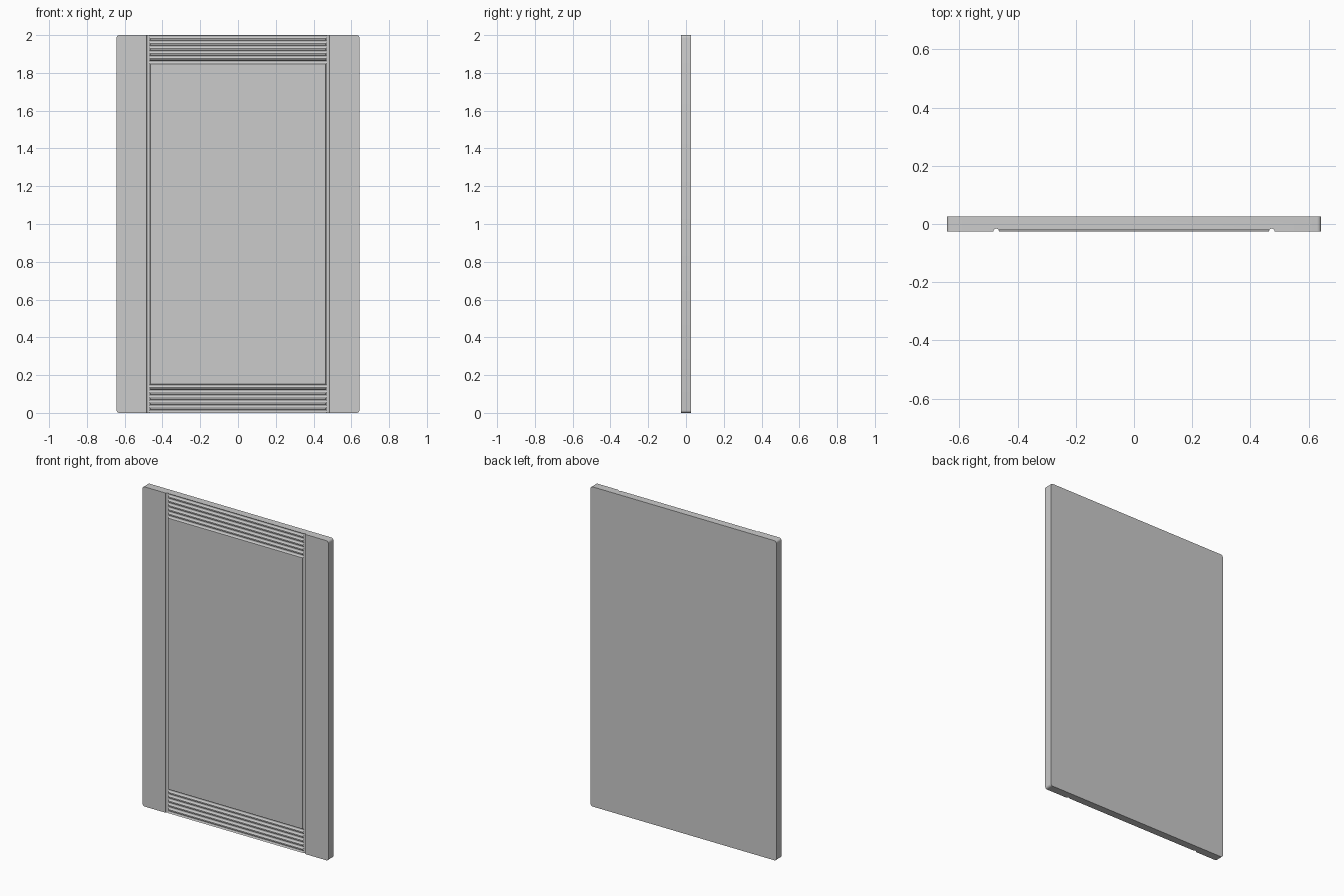
import bpy, bmesh, math
from mathutils import Matrix

if "Cube" in bpy.data.objects:
    bpy.data.objects.remove(bpy.data.objects["Cube"])

W, T, H = 1.286, 0.051, 2.0      # overall width, thickness, height
R = 0.0095                       # groove radius
GX = 0.474                       # vertical groove position
FRONT = -T / 2


def to_object(name, bm):
    bmesh.ops.recalc_face_normals(bm, faces=bm.faces)
    me = bpy.data.meshes.new(name)
    bm.to_mesh(me)
    bm.free()
    ob = bpy.data.objects.new(name, me)
    bpy.context.collection.objects.link(ob)
    return ob


def rod(bm, centre, length, rotation):
    bmesh.ops.create_cone(bm, cap_ends=True, segments=24, radius1=R, radius2=R,
                          depth=length, matrix=Matrix.Translation(centre) @ rotation)


# Slab with slightly rounded outer corners
bm = bmesh.new()
bmesh.ops.create_cube(bm, size=1, matrix=Matrix.Translation((0, 0, H / 2))
                      @ Matrix.Diagonal((W, T, H, 1)))
corners = [e for e in bm.edges if abs(e.verts[0].co.y - e.verts[1].co.y) > T / 2]
bmesh.ops.bevel(bm, geom=corners, offset=0.014, segments=5, profile=0.5, affect='EDGES')
panel = to_object("door_panel", bm)

# Two full-height grooves separating the side stiles
bm = bmesh.new()
for side in (-1, 1):
    rod(bm, (side * GX, FRONT, H / 2), H + 0.2, Matrix.Identity(4))
stile_cutter = to_object("stile_groove_cutter", bm)

# Reeded bands of horizontal grooves at the top and bottom
bm = bmesh.new()
for i in range(6):
    z = 0.1425 - 0.0268 * i
    for zz in (z, H - z):
        rod(bm, (0, FRONT, zz), 2 * (GX - 0.004), Matrix.Rotation(math.pi / 2, 4, 'Y'))
reed_cutter = to_object("reed_groove_cutter", bm)

# Carve the grooves into the slab
bpy.context.view_layer.objects.active = panel
panel.select_set(True)
for cutter in (stile_cutter, reed_cutter):
    cutter.hide_render = True
    mod = panel.modifiers.new("carve", 'BOOLEAN')
    mod.operation = 'DIFFERENCE'
    mod.solver = 'EXACT'
    mod.object = cutter
    bpy.ops.object.modifier_apply(modifier=mod.name)
    bpy.data.objects.remove(cutter, do_unlink=True)

bpy.ops.object.shade_smooth_by_angle(angle=math.radians(30))
